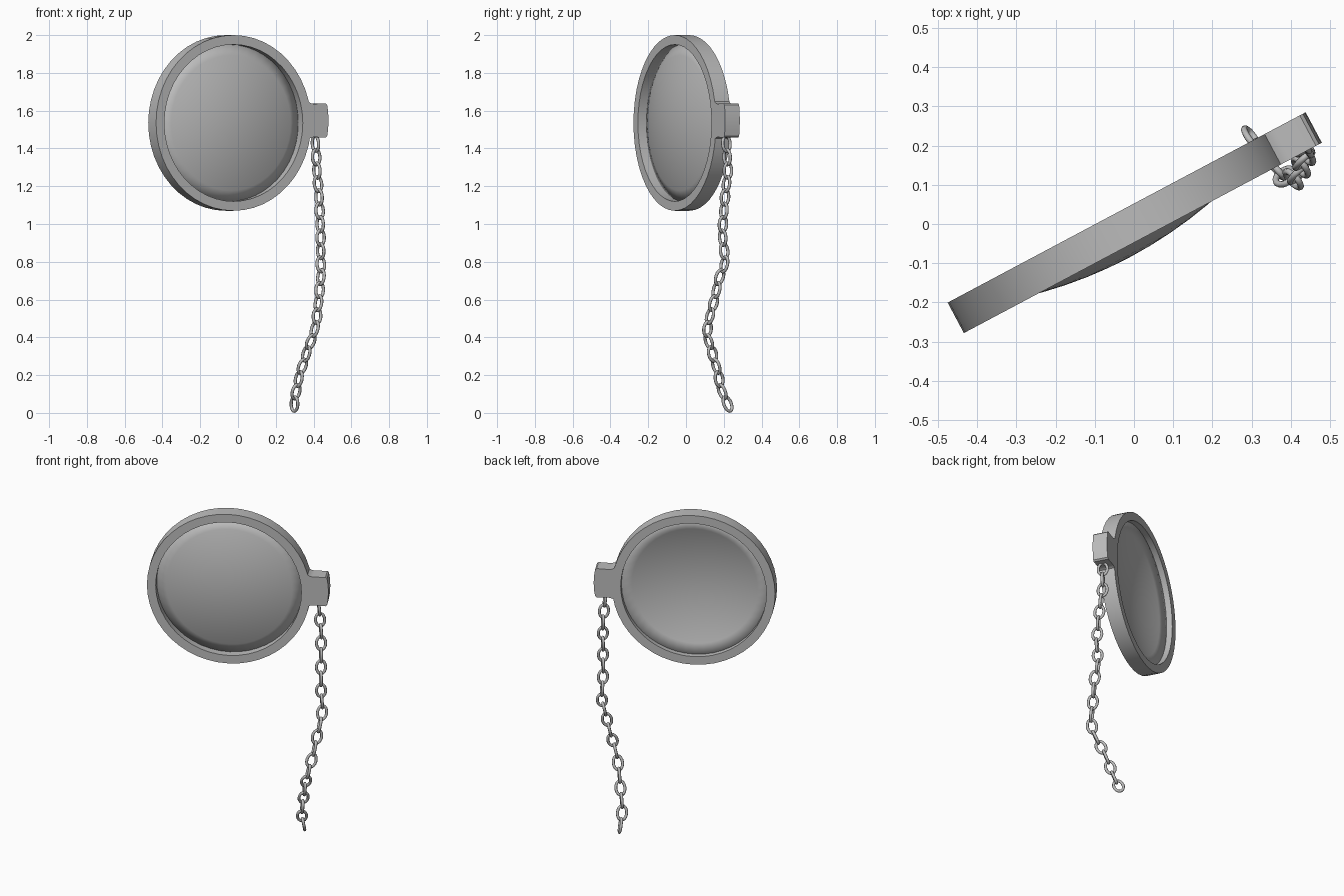
import bpy, bmesh, math
from mathutils import Vector, Matrix

if "Cube" in bpy.data.objects:
    bpy.data.objects.remove(bpy.data.objects["Cube"])

metal = bpy.data.materials.new("grey metal")
metal.diffuse_color = (0.5, 0.5, 0.5, 1)
metal.use_nodes = True
metal.node_tree.nodes["Principled BSDF"].inputs["Base Color"].default_value = metal.diffuse_color

# Eyepiece frame: turned about z, its front is local -y
EYE = Matrix.Translation((-0.044, -0.021, 1.535)) @ Matrix.Rotation(math.radians(28), 4, 'Z')


def finish(name, bm, matrix, angle=35):
    bmesh.ops.remove_doubles(bm, verts=bm.verts, dist=1e-5)
    bmesh.ops.recalc_face_normals(bm, faces=bm.faces)
    me = bpy.data.meshes.new(name)
    bm.to_mesh(me)
    bm.free()
    me.materials.append(metal)
    ob = bpy.data.objects.new(name, me)
    bpy.context.collection.objects.link(ob)
    ob.matrix_world = matrix
    bpy.ops.object.select_all(action='DESELECT')
    ob.select_set(True)
    bpy.context.view_layer.objects.active = ob
    bpy.ops.object.shade_smooth_by_angle(angle=math.radians(angle))
    return ob


def lathe(name, profile, closed, steps=48):
    """Spin (radius, y) points around the local y axis."""
    bm = bmesh.new()
    vs = [bm.verts.new((r, y, 0)) for r, y in profile]
    pairs = list(zip(vs, vs[1:])) + ([(vs[-1], vs[0])] if closed else [])
    edges = [bm.edges.new(p) for p in pairs]
    bmesh.ops.spin(bm, geom=vs + edges, cent=(0, 0, 0), axis=(0, 1, 0),
                   angle=math.tau, steps=steps, use_duplicate=False)
    return finish(name, bm, EYE)


# Rim
T = 0.044
lathe("rim", [(0.415, -T), (0.465, -T), (0.465, T), (0.415, T)], True)

# Thin lens, domed to the front and hollow at the back
lens = lathe("lens", [(r, -0.070 + 0.45 * r * r)
                      for r in (0.417 * i / 7 for i in range(8))], False)
shell = lens.modifiers.new("thickness", 'SOLIDIFY')
shell.thickness = 0.004
shell.offset = 0

# Side tab: flared neck, block and slightly bowed end
half = [(0.440, 0.108), (0.462, 0.092), (0.480, 0.088), (0.552, 0.090),
        (0.561, 0.082), (0.567, 0.045)]
outline = half + [(0.569, 0)] + [(u, -z) for u, z in reversed(half)]
bm = bmesh.new()
face = bm.faces.new([bm.verts.new((u, -T, z + 0.013)) for u, z in outline])
ext = bmesh.ops.extrude_face_region(bm, geom=[face])
bmesh.ops.translate(bm, vec=(0, 2 * T, 0),
                    verts=[v for v in ext["geom"] if isinstance(v, bmesh.types.BMVert)])
finish("side_tab", bm, EYE, 30)

# Chain path, from the tab to the free end
path = [Vector(p) for p in (
    (0.410, 0.214, 1.425), (0.418, 0.222, 1.28), (0.430, 0.205, 1.13),
    (0.437, 0.192, 0.95), (0.438, 0.208, 0.80), (0.439, 0.177, 0.717),
    (0.430, 0.157, 0.63), (0.423, 0.138, 0.55), (0.413, 0.114, 0.47),
    (0.394, 0.114, 0.40), (0.367, 0.135, 0.33), (0.346, 0.156, 0.265),
    (0.325, 0.172, 0.195), (0.309, 0.186, 0.125), (0.299, 0.220, 0.047))]
spans = [(b - a).length for a, b in zip(path, path[1:])]


def along(d):
    for a, b, s in zip(path, path[1:], spans):
        if d <= s + 1e-6:
            return a.lerp(b, d / s)
        d -= s
    return path[-1]


def link(name, centre, tangent, side):
    """Oval wire ring: long axis on the tangent, wide axis near side."""
    t = tangent.normalized()
    w = (side - t * side.dot(t)).normalized()
    n = t.cross(w)
    rows, ring, wire = 20, 8, 0.0085
    bm = bmesh.new()
    loops = []
    for i in range(rows):
        a = math.tau * i / rows
        loop = []
        for j in range(ring):
            b = math.tau * j / ring
            r = 0.026 + wire * math.cos(b)
            loop.append(bm.verts.new(t * ((r + 0.0145) * math.cos(a))
                                     + w * (r * math.sin(a)) + n * (wire * math.sin(b))))
        loops.append(loop)
    for i in range(rows):
        p, q = loops[i], loops[(i + 1) % rows]
        for j in range(ring):
            k = (j + 1) % ring
            bm.faces.new((p[j], q[j], q[k], p[k]))
    finish(name, bm, Matrix.Translation(centre), 60)


# Chain links, each a quarter turn from the next
COUNT = 21
pitch = sum(spans) / (COUNT - 1)
sides = (Vector((0.65, -0.76, 0)), Vector((0.76, 0.65, 0)))
for i in range(COUNT):
    d = i * pitch
    tangent = along(min(d + pitch / 2, sum(spans))) - along(max(d - pitch / 2, 0))
    link(f"chain_link_{i + 1}", along(d), tangent, sides[(COUNT - 1 - i) % 2])
